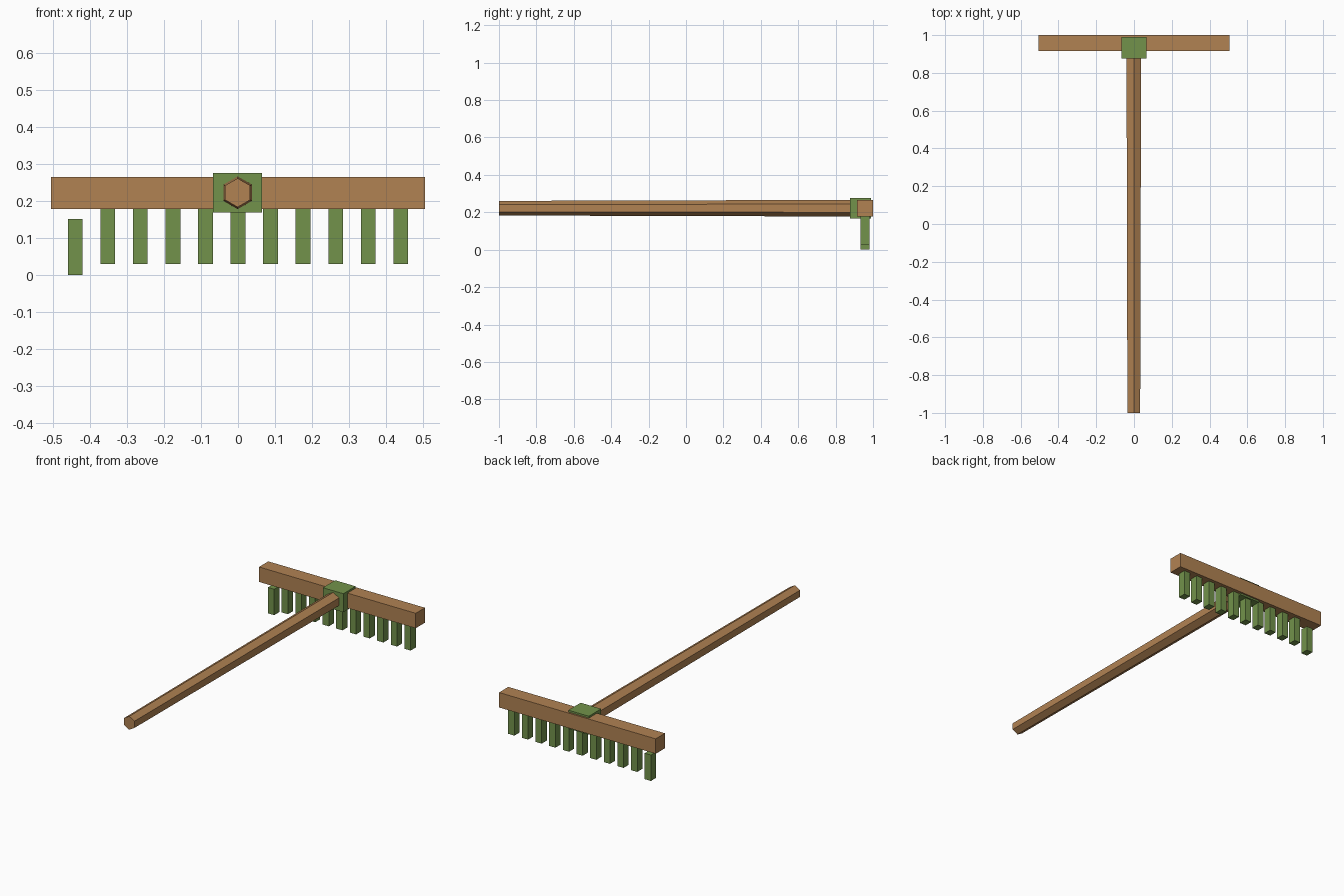
import bpy
import math

cube = bpy.data.objects.get("Cube")
if cube:
    bpy.data.objects.remove(cube, do_unlink=True)


def make_material(name, colour):
    mat = bpy.data.materials.new(name)
    mat.use_nodes = True
    mat.diffuse_color = (*colour, 1)
    mat.node_tree.nodes["Principled BSDF"].inputs["Base Color"].default_value = (*colour, 1)
    return mat


wood = make_material("brown wood", (0.44, 0.225, 0.086))
green = make_material("green metal", (0.17, 0.29, 0.07))


def box(name, low, high, mat):
    """Box spanning two opposite corners."""
    centre = [(a + b) / 2 for a, b in zip(low, high)]
    bpy.ops.mesh.primitive_cube_add(size=1, location=centre)
    obj = bpy.context.object
    obj.name = name
    obj.scale = [b - a for a, b in zip(low, high)]
    bpy.ops.object.transform_apply(location=False, rotation=False, scale=True)
    obj.data.materials.append(mat)
    return obj


# Head: crossbeam and the socket that holds the handle
box("crossbeam", (-0.505, 0.915, 0.178), (0.505, 1.0, 0.265), wood)
box("socket", (-0.067, 0.877, 0.168), (0.065, 0.99, 0.276), green)

# Teeth: an even row, the one at the right end has slipped down
TEETH = 11
for i in range(TEETH):
    x = -0.44 + 0.088 * i
    bottom = 0.0 if i == 0 else 0.029
    box(f"tooth_{i + 1}", (x - 0.02, 0.933, bottom), (x + 0.02, 0.98, bottom + 0.151), green)

# Handle: six-sided pole with an edge on top, thinner at the free end
START, END = -1.0, 0.92
bpy.ops.mesh.primitive_cone_add(
    vertices=6, radius1=0.039, radius2=0.0445, depth=END - START,
    location=(-0.001, (START + END) / 2, 0.222), rotation=(-math.pi / 2, 0, 0))
handle = bpy.context.object
handle.name = "handle"
handle.data.materials.append(wood)
